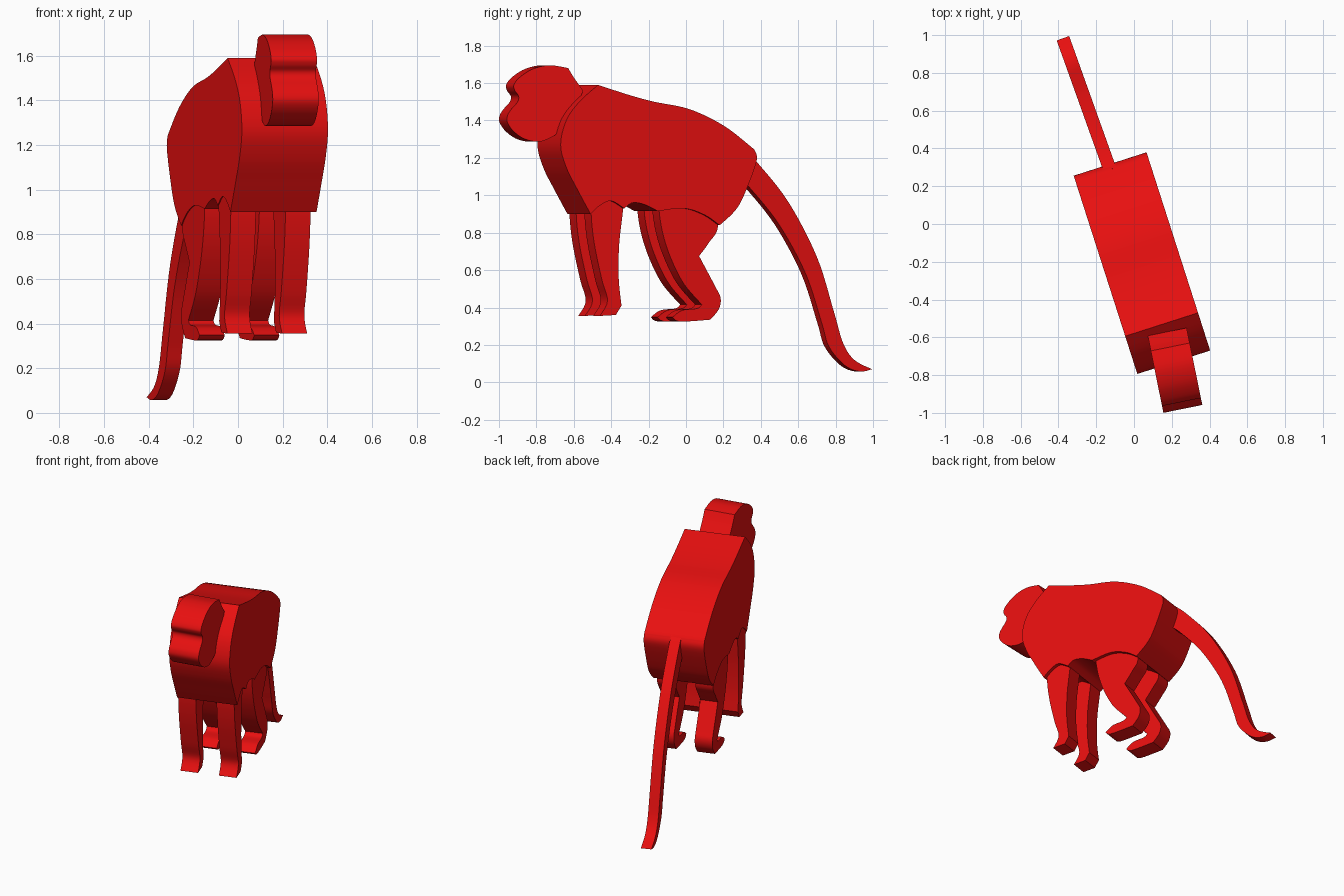
import bpy, bmesh, math

if "Cube" in bpy.data.objects:
    bpy.data.objects.remove(bpy.data.objects["Cube"])

red = bpy.data.materials.new("red")
red.diffuse_color = (0.8, 0.005, 0.005, 1)
red.use_nodes = True
red.node_tree.nodes["Principled BSDF"].inputs["Base Color"].default_value = red.diffuse_color


def spline(pts, steps=6):
    """Catmull-Rom curve through the points of one stroke (last point left out)."""
    out = []
    for i in range(len(pts) - 1):
        p0, p1 = pts[max(i - 1, 0)], pts[i]
        p2, p3 = pts[i + 1], pts[min(i + 2, len(pts) - 1)]
        n = 1 if len(pts) == 2 else steps
        for k in range(n):
            t = k / n
            out.append([0.5 * (2 * b + (c - a) * t + (2 * a - 5 * b + 4 * c - d) * t * t
                               + (3 * b - a - 3 * c + d) * t ** 3)
                        for a, b, c, d in zip(p0, p1, p2, p3)])
    return out


def slab(name, strokes, anchor, angle, width):
    """Extrude a side profile (world y, z of the right-hand face); strokes meet at corners."""
    a = math.radians(angle)
    outline = []
    for i, s in enumerate(strokes):
        outline += spline(s + [strokes[(i + 1) % len(strokes)][0]])
    bm = bmesh.new()
    near = [bm.verts.new((0, (y - anchor[1]) / math.cos(a), z)) for y, z in outline]
    face = bm.faces.new(near)
    ext = bmesh.ops.extrude_face_region(bm, geom=[face], use_keep_orig=True)
    moved = [g for g in ext["geom"] if isinstance(g, bmesh.types.BMVert)]
    bmesh.ops.translate(bm, verts=moved, vec=(-width, 0, 0))
    bmesh.ops.recalc_face_normals(bm, faces=bm.faces)
    me = bpy.data.meshes.new(name)
    bm.to_mesh(me)
    bm.free()
    me.materials.append(red)
    ob = bpy.data.objects.new(name, me)
    ob.location = (anchor[0], anchor[1], 0)
    ob.rotation_euler.z = a
    bpy.context.collection.objects.link(ob)
    return ob


TURN = 17.8

# Body: back line, rump, thigh arc, belly, shoulder arc, chest
slab("body", [
    [(-.47, 1.59), (-.30, 1.535), (-.17, 1.50), (.02, 1.46), (.205, 1.37)],
    [(.365, 1.245), (.377, 1.18), (.31, 1.0), (.26, .915)],
    [(.18, .84), (.10, .895), (-.01, .93)],
    [(-.15, .915), (-.22, .95), (-.285, .96)],
    [(-.33, .93), (-.40, .97), (-.46, .945)],
    [(-.51, .90), (-.58, 1.03), (-.64, 1.15), (-.67, 1.27), (-.64, 1.40), (-.57, 1.50)],
], (.40, -.66), TURN, .405)

# Head: crown, back of head (inside the body), jaw, muzzle and brow
slab("head", [
    [(-.63, 1.68), (-.60, 1.63)],
    [(-.55, 1.56)],
    [(-.62, 1.38)],
    [(-.71, 1.315), (-.78, 1.287), (-.86, 1.30), (-.92, 1.34), (-.955, 1.39),
     (-.953, 1.43), (-.93, 1.465), (-.90, 1.50), (-.895, 1.53), (-.915, 1.56),
     (-.92, 1.59), (-.89, 1.63), (-.82, 1.675), (-.73, 1.695)],
], (.36, -.95), 11.5, .21)

# Legs: the same profiles repeated on the left, stepped sideways
front = [
    [(-.50, 1.0), (-.507, .90), (-.49, .74), (-.45, .55), (-.42, .435)],
    [(-.46, .355)], [(-.375, .36)],
    [(-.345, .41), (-.36, .56), (-.357, .74), (-.335, .94)],
    [(-.34, 1.0)],
]
hind = [
    [(-.14, 1.0), (-.143, .91), (-.12, .78), (-.075, .65), (-.01, .525)],
    [(.085, .415), (.06, .395), (-.02, .385)],
    [(-.072, .348), (-.03, .325)],
    [(.13, .335), (.175, .39), (.185, .45), (.155, .515)],
    [(.07, .675), (.125, .75), (.17, .83)],
    [(.15, 1.0)],
]
for side, dx, dy in (("right", 0, 0), ("left", -.245, -.08)):
    for label, prof in (("front", front), ("hind", hind)):
        moved = [[(y + dy, z) for y, z in s] for s in prof]
        slab(f"{side}_{label}_leg", moved, (.31 + dx, -.46 + dy), TURN, .118)

# Tail: long downward sweep with an upturned tip
slab("tail", [
    [(.30, 1.255), (.39, 1.165), (.55, .96), (.70, .67), (.79, .38), (.84, .21), (.90, .12)],
    [(.995, .07), (.93, .058), (.85, .09), (.765, .19), (.725, .32), (.64, .58), (.50, .84), (.35, 1.03)],
    [(.27, 1.11)],
], (-.345, 1.0), 19.7, .07)

# Smooth curved sides, crisp corners
bpy.ops.object.select_all(action='DESELECT')
for ob in bpy.context.collection.objects:
    ob.select_set(True)
    bpy.context.view_layer.objects.active = ob
bpy.ops.object.shade_smooth_by_angle(angle=math.radians(30))
